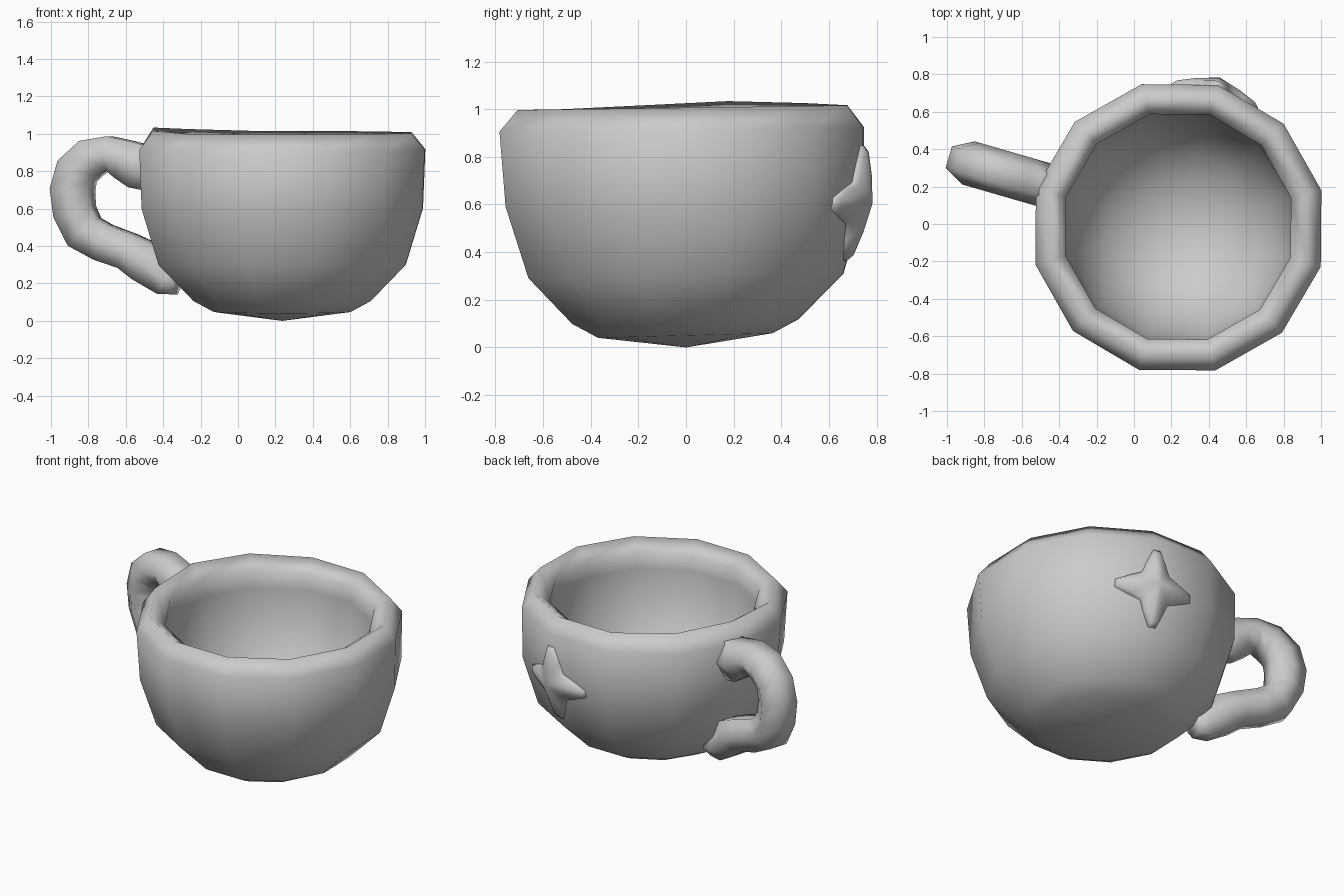
import bpy, bmesh, math
from mathutils import Vector

if "Cube" in bpy.data.objects:
    bpy.data.objects.remove(bpy.data.objects["Cube"])

CX, CY = 0.237, -0.015          # cup axis
PHASE = math.radians(14.5)      # cup corner direction
N = 12

grey = bpy.data.materials.new("light_grey")
grey.diffuse_color = (0.6, 0.6, 0.6, 1)
grey.use_nodes = True
grey.node_tree.nodes["Principled BSDF"].inputs["Base Color"].default_value = grey.diffuse_color


def finish(bm, name):
    bmesh.ops.recalc_face_normals(bm, faces=bm.faces[:])
    for f in bm.faces:
        f.smooth = True
    me = bpy.data.meshes.new(name)
    bm.to_mesh(me)
    bm.free()
    me.materials.append(grey)
    ob = bpy.data.objects.new(name, me)
    bpy.context.collection.objects.link(ob)
    return ob


def bridge(bm, a, b):
    n = len(a)
    for i in range(n):
        bm.faces.new((a[i], a[(i + 1) % n], b[(i + 1) % n], b[i]))


def fan(bm, ring, point):
    c = bm.verts.new(point)
    for i in range(len(ring)):
        bm.faces.new((ring[i], ring[(i + 1) % len(ring)], c))


# Cup: twelve-sided bowl with thick rounded rim, outside then inside
# (radius, height, y of ring centre)
profile = [(0.378, 0.05, -0.003), (0.49, 0.108, -0.003), (0.683, 0.30, 0.0),
           (0.777, 0.60, -0.005), (0.79, 0.915, -0.018), (0.715, 1.0, -0.015),
           (0.622, 0.935, -0.015), (0.624, 0.84, -0.015), (0.60, 0.66, -0.012),
           (0.525, 0.45, -0.01), (0.40, 0.29, -0.005), (0.22, 0.185, 0.0)]
bm = bmesh.new()
rings = []
for r, z, cy in profile:
    ring = []
    for i in range(N):
        a = PHASE + i * math.tau / N
        dz = 0.01 * math.sin(a)
        if z > 0.93:            # rim is slightly uneven, high beside the handle
            dz += 0.006 + 0.025 * max(0, math.cos(a - math.radians(164))) ** 5
        ring.append(bm.verts.new((CX + r * math.cos(a), cy + r * math.sin(a), z + dz)))
    rings.append(ring)
for a, b in zip(rings, rings[1:]):
    bridge(bm, a, b)
fan(bm, rings[0], (CX, 0, 0))
fan(bm, rings[-1], (CX, 0, 0.145))
finish(bm, "cup")

# Handle: six-sided tube swept along an ear-shaped path (x, z, half height)
path = [(-0.44, 0.815, 0.125), (-0.54, 0.83, 0.12), (-0.61, 0.865, 0.105),
        (-0.69, 0.897, 0.09), (-0.785, 0.87, 0.105), (-0.86, 0.80, 0.108),
        (-0.885, 0.70, 0.11), (-0.873, 0.585, 0.106), (-0.82, 0.475, 0.106),
        (-0.72, 0.42, 0.10), (-0.59, 0.373, 0.098), (-0.49, 0.315, 0.112),
        (-0.375, 0.215, 0.085), (-0.32, 0.20, 0.06)]
pts = [Vector((x, 0.07 - 0.29 * x, z)) for x, z, r in path]
side = Vector((0.28, 0.96, 0)).normalized()
bm = bmesh.new()
rings = []
for i, p in enumerate(pts):
    t = (pts[min(i + 1, len(pts) - 1)] - pts[max(i - 1, 0)]).normalized()
    up = t.cross(side).normalized()
    r = path[i][2] / math.sin(math.pi / 3)
    w = 0.12 if i < len(pts) - 2 else 0.09
    rings.append([bm.verts.new(p + w * math.cos(k * math.tau / 6) * side
                               + r * math.sin(k * math.tau / 6) * up)
                  for k in range(6)])
for a, b in zip(rings, rings[1:]):
    bridge(bm, a, b)
bm.faces.new(rings[0])
bm.faces.new(rings[-1])
finish(bm, "handle")

# Star: puffy four-pointed relief with blunt tips, bent around one cup corner
ang = math.radians(74.5)
out = Vector((math.cos(ang), math.sin(ang), 0))
tan = Vector((math.sin(ang), -math.cos(ang), 0))


def wall(s, h):
    # outer cup surface distance along the star direction
    r = 0.787 if h > 0 else 0.787 + 0.3 * h
    return r - 0.27 * abs(s)


def star_ring(bm, scale, lift):
    # each arm: valley, flank, two blunt tip corners, flank
    arm = [(0.085, -0.085), (0.15, -0.06), (0.235, -0.022),
           (0.235, 0.022), (0.15, 0.06)]
    ring = []
    for q in range(4):
        c, d = ((1, 0), (0, 1), (-1, 0), (0, -1))[q]
        for u, v in arm:
            s, h = scale * (u * c - v * d), scale * (u * d + v * c)
            ring.append(bm.verts.new(Vector((CX, CY, 0.605 + h)) + tan * s
                                     + out * (wall(s, h) + lift)))
    return ring


bm = bmesh.new()
levels = [star_ring(bm, 1.0, -0.03), star_ring(bm, 1.03, 0.004),
          star_ring(bm, 0.92, 0.024), star_ring(bm, 0.5, 0.038)]
for a, b in zip(levels, levels[1:]):
    bridge(bm, a, b)
fan(bm, levels[-1], Vector((CX, CY, 0.605)) + out * 0.828)
fan(bm, levels[0], Vector((CX, CY, 0.605)) + out * 0.74)
finish(bm, "star")
